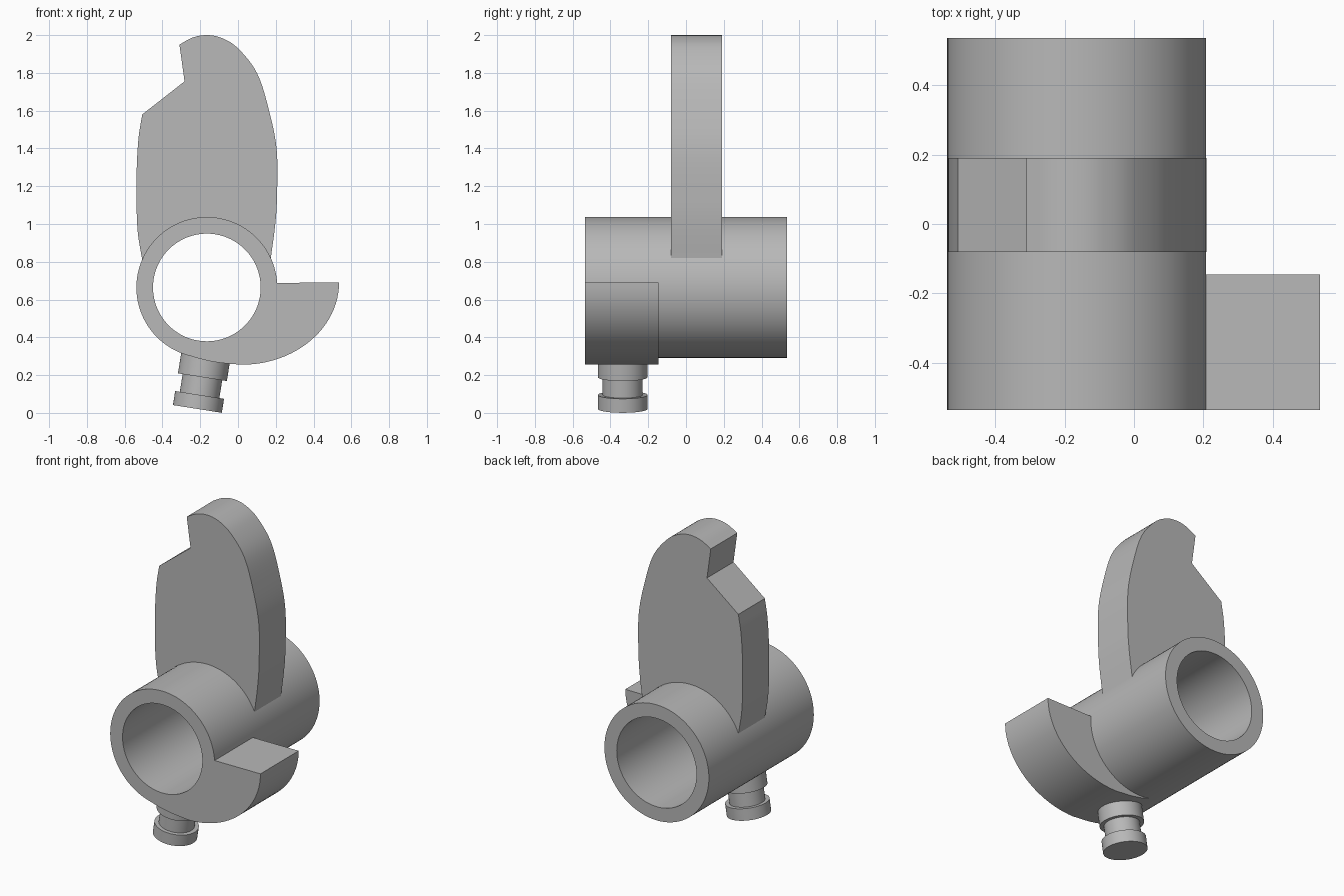
import bpy, bmesh, math
from mathutils import Matrix, Vector

old = bpy.data.objects.get("Cube")
if old:
    bpy.data.objects.remove(old, do_unlink=True)

grey = bpy.data.materials.new("plain grey")
grey.use_nodes = True
colour = (0.48, 0.48, 0.48, 1)
grey.diffuse_color = colour
grey.node_tree.nodes["Principled BSDF"].inputs["Base Color"].default_value = colour

CX, CZ = -0.165, 0.664      # tube axis
OUTER, INNER = 0.373, 0.285
HALF = 0.535                # half the tube length
STEPS = 96


def finish(name, bm):
    bmesh.ops.remove_doubles(bm, verts=bm.verts, dist=1e-5)
    bmesh.ops.recalc_face_normals(bm, faces=bm.faces)
    mesh = bpy.data.meshes.new(name)
    bm.to_mesh(mesh)
    bm.free()
    mesh.materials.append(grey)
    obj = bpy.data.objects.new(name, mesh)
    bpy.context.collection.objects.link(obj)
    bpy.ops.object.select_all(action='DESELECT')
    obj.select_set(True)
    bpy.context.view_layer.objects.active = obj
    bpy.ops.object.shade_smooth_by_angle(angle=math.radians(30))
    return obj


def lathe(name, profile, matrix, closed=False):
    """Revolve (radius, height) points about z, then place."""
    bm = bmesh.new()
    verts = [bm.verts.new((r, 0, h)) for r, h in profile]
    edges = [bm.edges.new(p) for p in zip(verts, verts[1:])]
    if closed:
        edges.append(bm.edges.new((verts[-1], verts[0])))
    bmesh.ops.spin(bm, geom=verts + edges, cent=(0, 0, 0), axis=(0, 0, 1),
                   angle=math.tau, steps=STEPS)
    bm.transform(matrix)
    return finish(name, bm)


def slab(name, outline, front, back):
    """Extrude an (x, z) outline from front to back along y."""
    bm = bmesh.new()
    face = bm.faces.new([bm.verts.new((x, front, z)) for x, z in outline])
    out = bmesh.ops.extrude_face_region(bm, geom=[face], use_keep_orig=True)
    moved = [v for v in out["geom"] if isinstance(v, bmesh.types.BMVert)]
    bmesh.ops.translate(bm, verts=moved, vec=(0, back - front, 0))
    return finish(name, bm)


def smooth(points, n=6):
    """Catmull-Rom curve through the points."""
    p = [Vector(q) for q in points]
    p = [p[0] * 2 - p[1]] + p + [p[-1] * 2 - p[-2]]
    curve = []
    for a, b, c, d in zip(p, p[1:], p[2:], p[3:]):
        for i in range(n):
            t = i / n
            curve.append(tuple((b * 2 + (c - a) * t
                                + (a * 2 - b * 5 + c * 4 - d) * t ** 2
                                + (b * 3 - a - c * 3 + d) * t ** 3) / 2))
    return curve + [tuple(p[-2])]


def arc(radius, start, end):
    """Arc about the tube axis, counted in tube segments."""
    sign = 1 if end > start else -1
    angles = [math.tau * i / STEPS for i in range(start, end + sign, sign)]
    return [(CX + radius * math.cos(a), CZ + radius * math.sin(a)) for a in angles]


# Hollow tube
lathe("tube", [(INNER, -HALF), (OUTER, -HALF), (OUTER, HALF), (INNER, HALF)],
      Matrix.Translation((CX, 0, CZ)) @ Matrix.Rotation(math.pi / 2, 4, 'X'),
      closed=True)

# Tall notched blade, its foot sunk into the tube wall
left_edge = smooth([(-0.507, 0.81), (-0.53, 0.95), (-0.537, 1.1),
                    (-0.536, 1.3), (-0.526, 1.46), (-0.507, 1.58)])
right_edge = smooth([(-0.31, 1.95), (-0.24, 1.987), (-0.165, 2), (-0.087, 1.985),
                     (0, 1.93), (0.1, 1.8), (0.162, 1.61), (0.205, 1.39),
                     (0.206, 1.13), (0.195, 0.98), (0.173, 0.815)])
slab("notched_blade", left_edge + [(-0.283, 1.755)] + right_edge
     + arc(0.33, 6, 42), -0.08, 0.19)

# Curved lobe hugging the front of the tube
hug = arc(OUTER, -30, 1)
sweep = [(0.02 + 0.515 * math.cos(a), 0.69 - 0.435 * math.sin(a))
         for a in (math.pi / 2 * i / 24 for i in range(25))]
tail = smooth([sweep[-1], (-0.1, 0.266), (-0.2, 0.286), hug[0]])
slab("curved_lobe", sweep + tail[1:] + hug[1:], -HALF, -0.145)

# Grooved pin leaning under the tube
collar, neck = 0.131, 0.106
lathe("grooved_pin", [(0, 0), (collar, 0), (collar, 0.075), (neck, 0.075),
                      (neck, 0.17), (collar, 0.17), (collar, 0.325), (0, 0.325)],
      Matrix.Translation((-0.215, -0.335, 0.021))
      @ Matrix.Rotation(math.radians(9), 4, 'Y'))
